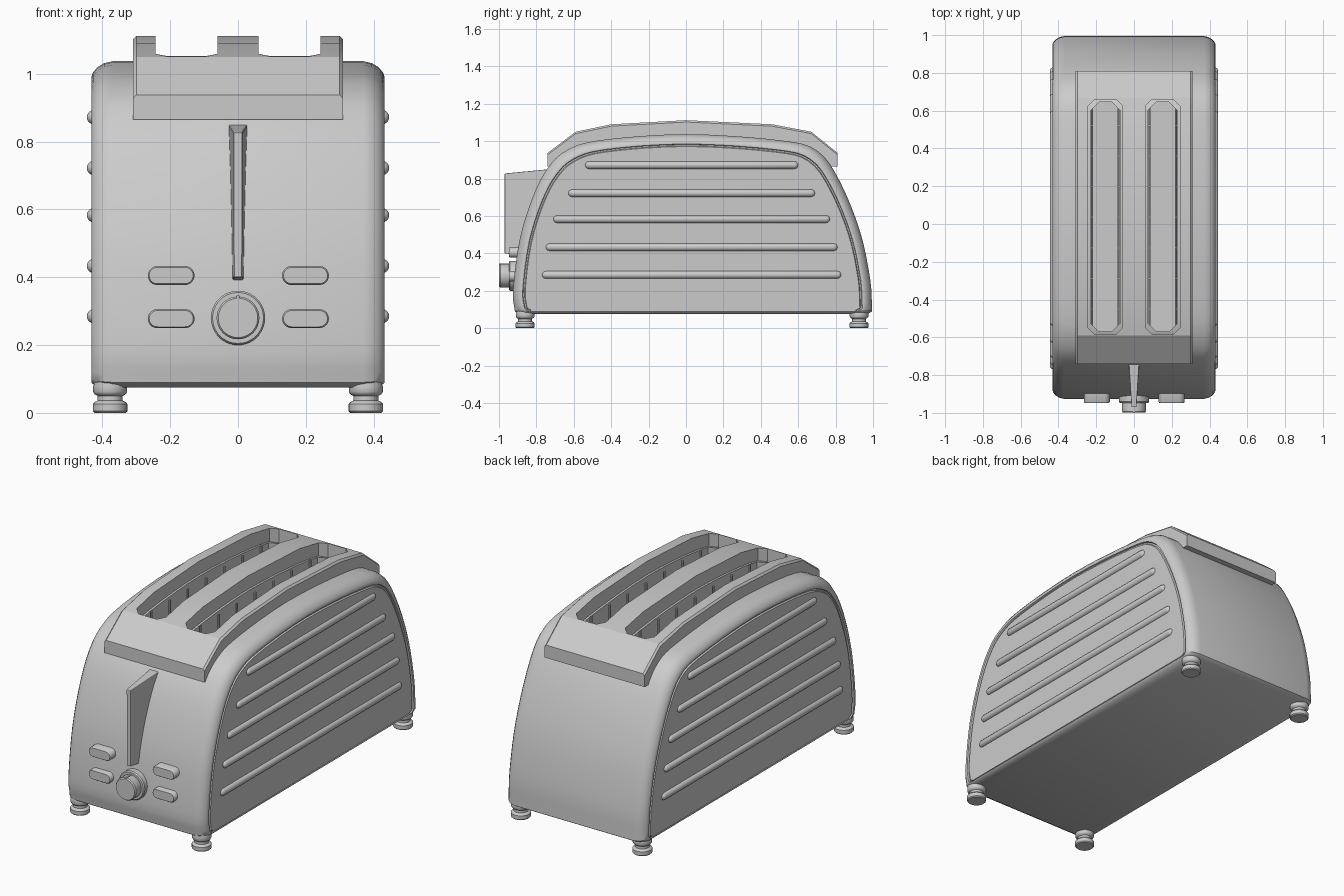
import bpy, bmesh, math
from mathutils import Vector, Matrix

if "Cube" in bpy.data.objects:
    bpy.data.objects.remove(bpy.data.objects["Cube"], do_unlink=True)

grey = bpy.data.materials.new("light_grey")
grey.use_nodes = True
grey.diffuse_color = (0.6, 0.6, 0.6, 1)
grey.node_tree.nodes["Principled BSDF"].inputs["Base Color"].default_value = (0.6, 0.6, 0.6, 1)


def finish(name, bm, smooth=35):
    bmesh.ops.recalc_face_normals(bm, faces=bm.faces)
    me = bpy.data.meshes.new(name)
    bm.to_mesh(me)
    bm.free()
    me.materials.append(grey)
    ob = bpy.data.objects.new(name, me)
    bpy.context.collection.objects.link(ob)
    activate(ob)
    if smooth:
        bpy.ops.object.shade_smooth_by_angle(angle=math.radians(smooth))
    return ob


def activate(ob):
    bpy.ops.object.select_all(action='DESELECT')
    ob.select_set(True)
    bpy.context.view_layer.objects.active = ob


def loft(name, rings, smooth=35):
    """Closed skin through equal-length rings of points, capped at both ends."""
    bm = bmesh.new()
    loops = [[bm.verts.new(p) for p in r] for r in rings]
    for a, b in zip(loops, loops[1:]):
        for i in range(len(a)):
            j = (i + 1) % len(a)
            bm.faces.new((a[i], a[j], b[j], b[i]))
    bm.faces.new(loops[0])
    bm.faces.new(loops[-1])
    return finish(name, bm, smooth)


def lathe(name, profile, origin, axis, sides=20):
    """Turn (radius, distance) points round an axis."""
    q = Vector(axis).to_track_quat('Z', 'Y')
    rings = [[Vector(origin) + q @ Vector((r * math.cos(t), r * math.sin(t), h))
              for t in (math.tau * k / sides for k in range(sides))] for r, h in profile]
    return loft(name, rings)


def spline(pts, steps=4):
    """Catmull-Rom curve through the points."""
    v = [Vector(p) for p in pts]
    v = [v[0] * 2 - v[1]] + v + [v[-1] * 2 - v[-2]]
    out = []
    for a, b, c, d in zip(v, v[1:], v[2:], v[3:]):
        for k in range(steps):
            t = k / steps
            out.append(0.5 * (2 * b + (c - a) * t + (2 * a - 5 * b + 4 * c - d) * t * t
                              + (3 * b - a - 3 * c + d) * t ** 3))
    return out + [v[-2]]


def cut(ob, cutters):
    for c in cutters:
        c.hide_render = True
        activate(ob)
        m = ob.modifiers.new("cut", 'BOOLEAN')
        m.operation, m.solver, m.object = 'DIFFERENCE', 'EXACT', c
        bpy.ops.object.modifier_apply(modifier=m.name)
    for c in cutters:
        bpy.data.objects.remove(c, do_unlink=True)
    activate(ob)
    bpy.ops.object.shade_smooth_by_angle(angle=math.radians(35))


def slot_cutter(x, half, y0, y1, z0, chamfer):
    o = [(-half, y0 + chamfer), (-half + chamfer, y0), (half - chamfer, y0), (half, y0 + chamfer),
         (half, y1 - chamfer), (half - chamfer, y1), (-half + chamfer, y1), (-half, y1 - chamfer)]
    return loft("slot_cutter", [[(x + a, b, z) for a, b in o] for z in (z0, 1.4)], 0)


SLOTS = (-0.152, 0.152)

# Housing: arched side profile lofted across, with rounded rims and a groove round each side panel
arch = spline([(-0.915, 0.09), (-0.925, 0.2), (-0.89, 0.47), (-0.82, 0.70), (-0.74, 0.855),
               (-0.64, 0.95), (-0.46, 1.005), (0, 1.037), (0.5, 1.005), (0.70, 0.95),
               (0.82, 0.79), (0.93, 0.52), (0.985, 0.26), (0.995, 0.09)])
arch = [(-0.89, 0.075)] + [tuple(p) for p in arch] + [(0.97, 0.075)]
half_rings = [(0.37, 0), (0.395, 0.006), (0.415, 0.018), (0.428, 0.034), (0.432, 0.046),
              (0.431, 0.052), (0.422, 0.055), (0.422, 0.062), (0.43, 0.066)]
sections = [(-x, i) for x, i in reversed(half_rings)] + half_rings
body = loft("housing", [[(x, 0.038 + (y - 0.038) * (1 - i / 0.96), 0.3 + (z - 0.3) * (1 - i / 0.74))
                         for y, z in arch] for x, i in sections])
cut(body, [slot_cutter(x, 0.079, -0.57, 0.645, 0.2, 0.045) for x in SLOTS])

# Faceted top plate with softened side edges
plate = [(-0.74, 0.865), (-0.74, 0.937), (-0.59, 1.05), (-0.40, 1.09), (0, 1.112), (0.46, 1.09),
         (0.67, 1.05), (0.81, 0.937), (0.81, 0.865)]
top = loft("top_plate", [[(x, y, z - (d if 0 < k < 8 else 0)) for k, (y, z) in enumerate(plate)]
                         for x, d in ((-0.31, 0.01), (-0.3, 0), (0.3, 0), (0.31, 0.01))], 25)
cut(top, [slot_cutter(x, 0.091, -0.585, 0.66, 0.5, 0.035) for x in SLOTS])

# Bread guard wires inside both slots
for x in SLOTS:
    for s in (-1, 1):
        wx = x + s * 0.07
        for k in range(7):
            lathe("guard_wire", [(0.006, 0), (0.006, 0.81)], (wx, -0.45 + k * 0.162, 0.2), (0, 0, 1), 8)
        for z in (0.55, 0.88):
            lathe("guard_rail", [(0.006, 0), (0.006, 1.16)], (wx, -0.54, z), (0, 1, 0), 8)

# Rounded ribs on both side panels
R = 0.021
ends = [(R * math.sin(math.radians(a)), R - R * math.cos(math.radians(a))) for a in (10, 35, 60, 90)]
for z, y0, y1 in ((0.285, -0.77, 0.83), (0.433, -0.75, 0.81), (0.583, -0.71, 0.77),
                  (0.722, -0.63, 0.69), (0.872, -0.54, 0.60)):
    prof = ends + [(r, (y1 - y0) - h) for r, h in reversed(ends)]
    for s in (-1, 1):
        lathe("side_rib", prof, (s * 0.425, y0, z), (0, 1, 0), 16)

# Turned feet
foot = [(0.046, 0), (0.051, 0.005), (0.051, 0.026), (0.046, 0.032), (0.037, 0.036), (0.037, 0.05),
        (0.046, 0.055), (0.05, 0.062), (0.05, 0.078), (0.046, 0.1)]
for x in (-0.377, 0.377):
    for y in (-0.86, 0.925):
        lathe("foot", foot, (x, y, 0), (0, 0, 1), 24)

# Tapered push lever
lever = loft("lever", [
    [(-0.030, -0.70, 0.853), (0.030, -0.70, 0.853), (0.018, -0.87, 0.388), (-0.018, -0.87, 0.388)],
    [(-0.013, -0.97, 0.827), (0.013, -0.97, 0.827), (0.012, -0.97, 0.40), (-0.012, -0.97, 0.40)]], 0)
m = lever.modifiers.new("soft_edges", 'BEVEL')
m.width, m.segments = 0.004, 2

# Dial with collar and pointer mark
lathe("dial_collar", [(0.08, 0), (0.08, 0.04), (0.075, 0.047), (0.066, 0.047)],
      (0, -0.9, 0.28), (0, -1, 0), 40)
lathe("dial", [(0.05, 0), (0.063, 0.03), (0.063, 0.092), (0.058, 0.099)], (0, -0.9, 0.28), (0, -1, 0), 40)
bm = bmesh.new()
bmesh.ops.create_cube(bm, size=1, matrix=Matrix.Translation((0, -0.973, 0.335))
                      @ Matrix.Diagonal((0.01, 0.054, 0.022, 1)))
finish("dial_pointer", bm, 0)

# Pill-shaped buttons
for x in (-0.197, 0.199):
    for z in (0.405, 0.278):
        def pill(r):
            return [(x + s * 0.041 + s * r * math.cos(t), z + s * r * math.sin(t))
                    for s in (1, -1) for t in (math.radians(a) for a in range(-90, 91, 18))]
        loft("button", [[(a, y, b) for a, b in pill(r)]
                        for r, y in ((0.028, -0.86), (0.028, -0.941), (0.024, -0.947))])
